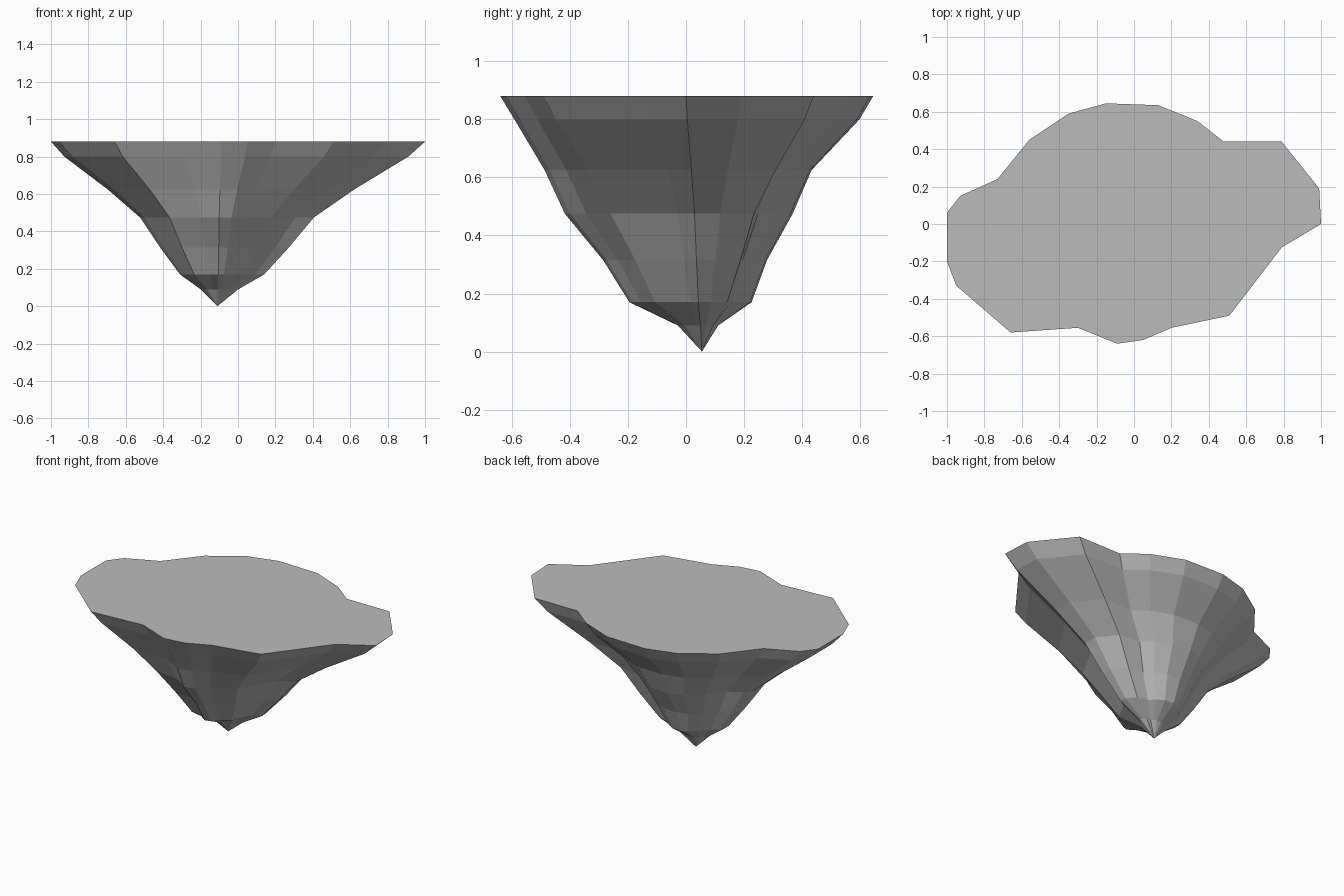
import bpy
import bmesh

cube = bpy.data.objects.get("Cube")
if cube:
    bpy.data.objects.remove(cube, do_unlink=True)

# One plain stone colour
stone = bpy.data.materials.new("grey_stone")
stone.use_nodes = True
GREY = (0.5, 0.5, 0.5, 1.0)
stone.diffuse_color = GREY
stone.node_tree.nodes["Principled BSDF"].inputs["Base Color"].default_value = GREY

# Irregular outline of the flat top, counter-clockwise
rim = [(1, 0), (.99, .19), (.79, .44), (.48, .44), (.34, .55), (.13, .635),
       (-.15, .645), (-.35, .59), (-.56, .45), (-.73, .24), (-.93, .15),
       (-1, .06), (-1, -.2), (-.95, -.33), (-.66, -.58), (-.3, -.555),
       (-.09, -.64), (.05, -.62), (.2, -.555), (.51, -.49), (.79, -.125)]
tip_x, tip_y = -.11, .055

# Height, side scale, front scale and back scale of each ring
rings = [(.88, 1, 1, 1), (.8, .92, .93, .92), (.625, .66, .78, .64),
         (.475, .465, .68, .53), (.315, .345, .49, .38),
         (.17, .225, .36, .29), (.09, .1, .12, .095)]


def ring_point(x, y, z, side, front, back):
    """Shrink a rim point towards the tip, less so near the middle."""
    dx, dy = x - tip_x, y - tip_y
    middle = max(0, 1 - (dx / .9) ** 2)
    depth = side + ((front if dy < 0 else back) - side) * middle
    return tip_x + dx * side, tip_y + dy * depth, z


bm = bmesh.new()
loops = [[bm.verts.new(ring_point(x, y, *ring)) for x, y in rim] for ring in rings]
tip = bm.verts.new((tip_x, tip_y, 0))
count = len(rim)

# Flat top, faceted sides and pointed underside
bm.faces.new(loops[0])
for upper, lower in zip(loops, loops[1:]):
    for i in range(count):
        j = (i + 1) % count
        bm.faces.new((upper[j], upper[i], lower[i], lower[j]))
for i in range(count):
    bm.faces.new((loops[-1][(i + 1) % count], loops[-1][i], tip))
bmesh.ops.recalc_face_normals(bm, faces=bm.faces)

mesh = bpy.data.meshes.new("floating_rock")
bm.to_mesh(mesh)
bm.free()
mesh.materials.append(stone)
rock = bpy.data.objects.new("floating_rock", mesh)
bpy.context.collection.objects.link(rock)
